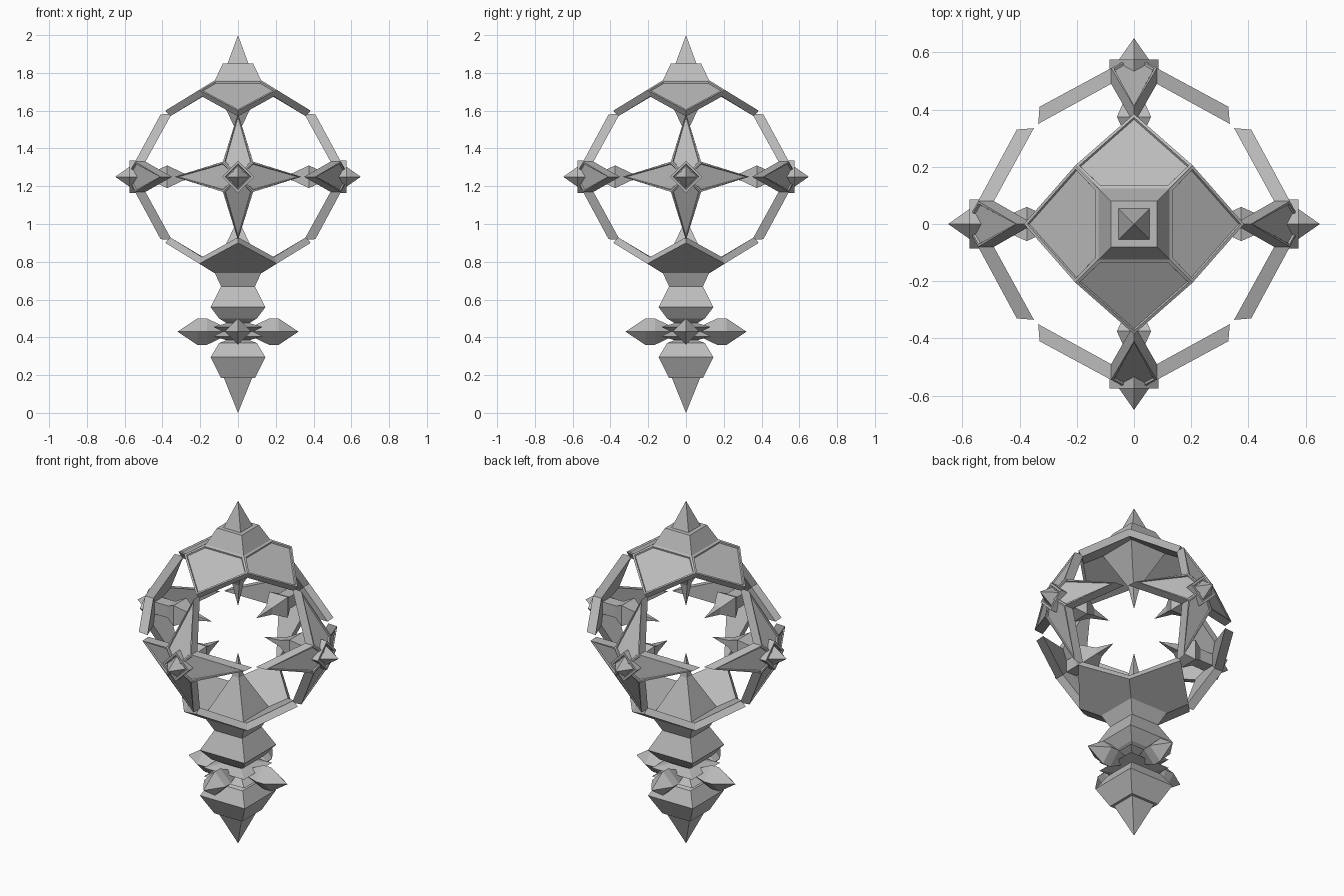
import bpy, bmesh, math
from mathutils import Matrix, Vector

cube = bpy.data.objects.get("Cube")
if cube:
    bpy.data.objects.remove(cube, do_unlink=True)

grey = bpy.data.materials.new("plain_grey")
grey.use_nodes = True
grey.diffuse_color = (0.5, 0.5, 0.5, 1)
grey.node_tree.nodes["Principled BSDF"].inputs["Base Color"].default_value = (0.5, 0.5, 0.5, 1)

MID = 1.25  # height of the cage centre
SIDES = ["front", "left", "back", "right"]


def finish(name, bm, matrix):
    bmesh.ops.recalc_face_normals(bm, faces=bm.faces)
    bm.transform(matrix)
    mesh = bpy.data.meshes.new(name)
    bm.to_mesh(mesh)
    bm.free()
    mesh.materials.append(grey)
    obj = bpy.data.objects.new(name, mesh)
    bpy.context.collection.objects.link(obj)


def loft(name, profile, matrix=Matrix(), diamond=False):
    """Four-sided solid along local z from (half width x, half width y, height) rows."""
    bm = bmesh.new()
    signs = [(1, 0), (0, 1), (-1, 0), (0, -1)] if diamond else [(1, 1), (-1, 1), (-1, -1), (1, -1)]
    rings = []
    for a, b, z in profile:
        if a == 0:
            rings.append([bm.verts.new((0, 0, z))] * 4)
        else:
            rings.append([bm.verts.new((a * s, b * t, z)) for s, t in signs])
    for low, high in zip(rings, rings[1:]):
        for i in range(4):
            j = (i + 1) % 4
            corners = list(dict.fromkeys([low[i], low[j], high[j], high[i]]))
            bm.faces.new(corners)
    for ring in (rings[0], rings[-1]):
        if len(set(ring)) == 4:
            bm.faces.new(ring)
    finish(name, bm, matrix)


def square(rows):
    return [(h, h, z) for h, z in rows]


def plate(name, outer, inner, matrix, border=0.0, depth=0.0):
    """Thick plate between two outlines, with an optional sunken outer panel."""
    bm = bmesh.new()
    a = [bm.verts.new(p) for p in outer]
    b = [bm.verts.new(p) for p in inner]
    n = len(a)
    top = bm.faces.new(a)
    bm.faces.new(b[::-1])
    for i in range(n):
        j = (i + 1) % n
        bm.faces.new([a[j], a[i], b[i], b[j]])
    bmesh.ops.recalc_face_normals(bm, faces=bm.faces)
    if border:
        bmesh.ops.inset_individual(bm, faces=[top], thickness=border)
        bmesh.ops.inset_individual(bm, faces=[top], thickness=0.004, depth=-depth)
    finish(name, bm, matrix)


# Crown and finial on top of the cage
loft("crown", square([(0.11, 1.72), (0.125, 1.755), (0.08, 1.85), (0.055, 1.85), (0, 2.0)]))

# Stem below the cage: stacked square blocks ending in a point
loft("stem", square([
    (0, 0), (0.075, 0.185), (0.09, 0.185), (0.145, 0.295), (0.10, 0.37), (0.06, 0.385),
    (0.13, 0.405), (0.08, 0.43), (0.13, 0.455), (0.06, 0.475), (0.10, 0.50),
    (0.145, 0.56), (0.09, 0.67), (0.125, 0.745), (0.11, 0.78)]))

# Spikes pointing into the cage from above and below
for name, flip in (("upper", -1), ("lower", 1)):
    loft(name + "_inner_spike", square([(0.118, -0.49), (0.118, -0.47), (0.022, -0.27), (0, -0.135)]),
         Matrix.Translation((0, 0, MID)) @ Matrix.Diagonal((1, 1, flip, 1)))

# Cap panel outlines, relative to the cage centre, facing the front
panel_outer = [(0, -0.385, 0.35), (0.205, -0.205, 0.46), (0.125, -0.125, 0.51),
               (-0.125, -0.125, 0.51), (-0.205, -0.205, 0.46)]
panel_inner = [(0, -0.36, 0.32), (0.19, -0.19, 0.425), (0.11, -0.11, 0.47),
               (-0.11, -0.11, 0.47), (-0.19, -0.19, 0.425)]

# Star arm outlines: local x across, y along the arm, z outward
arm_outer = [(0, 0, 0.588), (0.08, 0.08, 0.545), (0, 0.33, 0.41), (-0.08, 0.08, 0.545)]
arm_inner = [(0, 0, 0.534), (0.08, 0.08, 0.49), (0, 0.335, 0.35), (-0.08, 0.08, 0.49)]

for k, side in enumerate(SIDES):
    turn = Matrix.Rotation(k * math.pi / 2, 4, 'Z')
    centre = Matrix.Translation((0, 0, MID)) @ turn

    # Upper panels are framed, lower panels are plain
    plate(side + "_upper_panel", panel_outer, panel_inner, centre, 0.014, 0.008)
    plate(side + "_lower_panel", panel_outer, panel_inner,
          centre @ Matrix.Diagonal((1, 1, -1, 1)))

    # Four-armed star with local z pointing outward
    outward = centre @ Matrix.Rotation(math.pi / 2, 4, 'X')
    for i, arm in enumerate(("upper", "first_side", "lower", "second_side")):
        plate(f"{side}_{arm}_star_arm", arm_outer, arm_inner,
              outward @ Matrix.Rotation(i * math.pi / 2, 4, 'Z'), 0.010, 0.007)

    # Diamond boss with its outer spike, and the spike aimed at the centre
    loft(side + "_boss", square([(0.085, 0.535), (0.085, 0.575), (0.068, 0.575), (0.064, 0.567),
                                 (0.058, 0.567), (0, 0.65)]), outward, True)
    loft(side + "_inner_spike", square([(0.035, 0.52), (0.035, 0.43), (0.06, 0.375),
                                        (0.02, 0.29), (0, 0.17)]), outward)

    # Crystal fin around the stem
    fin = Matrix.Translation((0, 0, 0.43)) @ turn @ Matrix.Rotation(math.pi / 2, 4, 'X')
    loft(side + "_fin", [(0.03, 0.02, 0.06), (0.07, 0.07, 0.165), (0.07, 0.07, 0.215),
                         (0, 0, 0.32)], fin, True)
